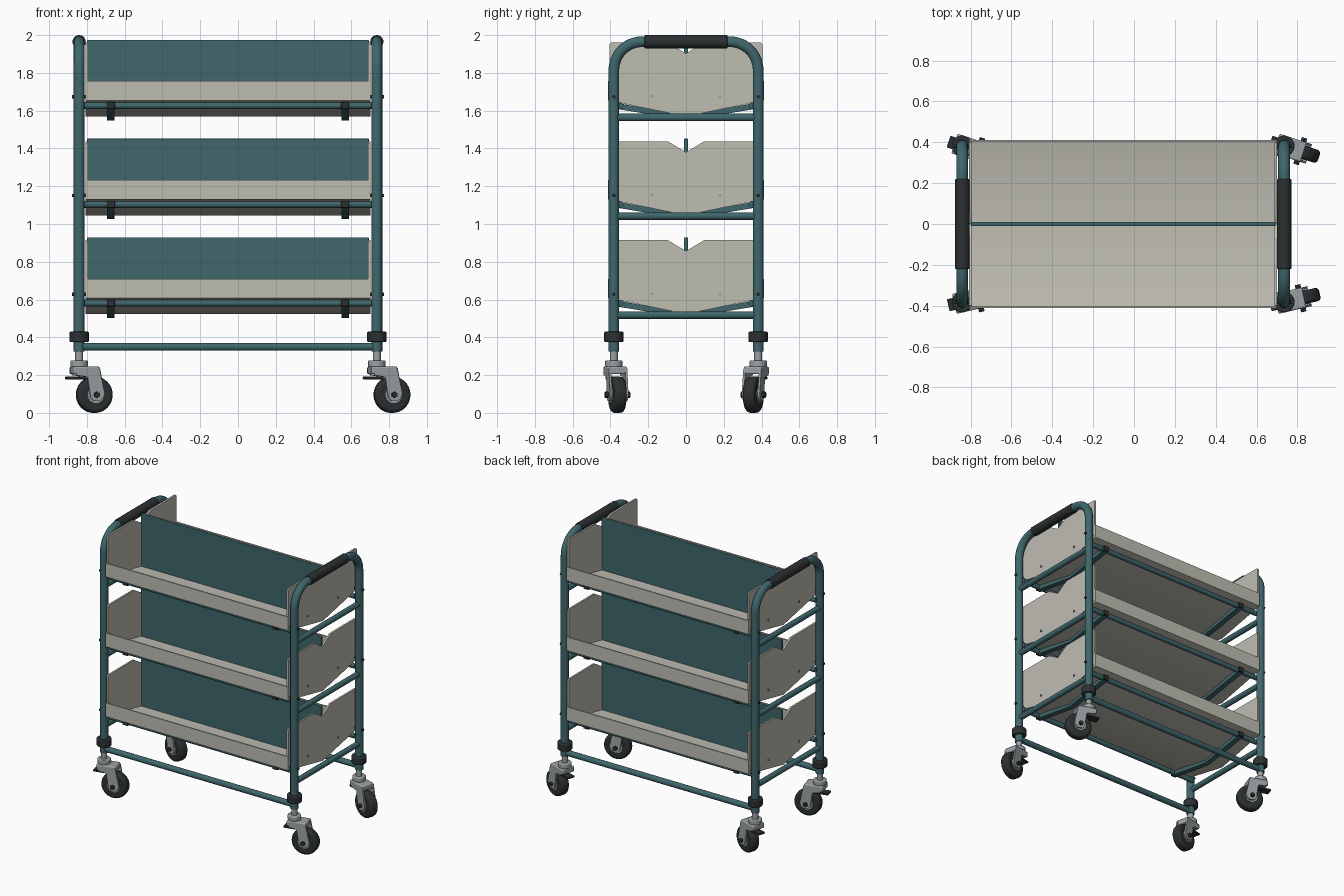
import bpy, bmesh, math
from mathutils import Vector, Matrix

if "Cube" in bpy.data.objects:
    bpy.data.objects.remove(bpy.data.objects["Cube"])


def material(name, rgb):
    m = bpy.data.materials.new(name)
    m.diffuse_color = (*rgb, 1)
    m.use_nodes = True
    m.node_tree.nodes["Principled BSDF"].inputs["Base Color"].default_value = m.diffuse_color
    return m


TEAL = material("teal_paint", (0.05, 0.135, 0.15))
CREAM = material("cream_sheet", (0.52, 0.51, 0.45))
DARK = material("dark_rubber", (0.025, 0.03, 0.03))
METAL = material("caster_metal", (0.33, 0.36, 0.37))

XL, XR = -0.841, 0.735      # post centre lines
YP = 0.382
CX = (XL + XR) / 2
SL, SR = -0.807, 0.701      # shelf ends


def finish(name, bm, mat, xf=None, bevel=0):
    bmesh.ops.recalc_face_normals(bm, faces=bm.faces)
    if xf is not None:
        bm.transform(xf)
    me = bpy.data.meshes.new(name)
    bm.to_mesh(me)
    bm.free()
    me.materials.append(mat)
    ob = bpy.data.objects.new(name, me)
    bpy.context.collection.objects.link(ob)
    if bevel:
        b = ob.modifiers.new("edge", 'BEVEL')
        b.width, b.segments, b.limit_method = bevel, 3, 'ANGLE'
    return ob


def rod(name, a, b, r, mat, xf=None, bevel=0, n=24):
    a, b = Vector(a), Vector(b)
    d = b - a
    bm = bmesh.new()
    bmesh.ops.create_cone(bm, cap_ends=True, segments=n, radius1=r, radius2=r, depth=d.length)
    bm.transform(Matrix.Translation((a + b) / 2) @ d.to_track_quat('Z', 'Y').to_matrix().to_4x4())
    return finish(name, bm, mat, xf, bevel)


def prism(name, prof, axis, lo, hi, mat, xf=None, bevel=0):
    """Extrude a 2D profile along X (profile is y,z) or Y (profile is x,z)."""
    put = (lambda u, v: (lo, u, v)) if axis == 'X' else (lambda u, v: (u, lo, v))
    bm = bmesh.new()
    f = bm.faces.new([bm.verts.new(put(u, v)) for u, v in prof])
    ext = bmesh.ops.extrude_face_region(bm, geom=[f])
    step = Vector((hi - lo, 0, 0) if axis == 'X' else (0, hi - lo, 0))
    bmesh.ops.translate(bm, vec=step, verts=[v for v in ext['geom'] if isinstance(v, bmesh.types.BMVert)])
    return finish(name, bm, mat, xf, bevel)


def box(name, lo, hi, mat, xf=None, bevel=0):
    prof = [(lo[1], lo[2]), (hi[1], lo[2]), (hi[1], hi[2]), (lo[1], hi[2])]
    return prism(name, prof, 'X', lo[0], hi[0], mat, xf, bevel)


def tube(name, pts, r, mat):
    cu = bpy.data.curves.new(name, 'CURVE')
    cu.dimensions, cu.bevel_depth, cu.bevel_resolution, cu.use_fill_caps = '3D', r, 5, True
    sp = cu.splines.new('POLY')
    sp.points.add(len(pts) - 1)
    for p, c in zip(sp.points, pts):
        p.co = (*c, 1)
    cu.materials.append(mat)
    ob = bpy.data.objects.new(name, cu)
    bpy.context.collection.objects.link(ob)
    bpy.ops.object.select_all(action='DESELECT')
    ob.select_set(True)
    bpy.context.view_layer.objects.active = ob
    bpy.ops.object.convert(target='MESH')


def caster(x, y, ang):
    """Swivel caster trailing along local +x, turned by ang degrees."""
    xf = Matrix.Translation((x, y, 0)) @ Matrix.Rotation(math.radians(ang), 4, 'Z')
    rod("caster_stem", (0, 0, 0.26), (0, 0, 0.34), 0.021, METAL, xf)
    rod("caster_swivel", (0, 0, 0.243), (0, 0, 0.278), 0.046, METAL, xf, 0.006)
    box("caster_fork_crown", (-0.04, -0.05, 0.205), (0.1, 0.05, 0.245), METAL, xf, 0.008)
    leg = [(-0.025, 0.235), (0.1, 0.235), (0.128, 0.1), (0.118, 0.075), (0.1, 0.063),
           (0.07, 0.063), (0.052, 0.08), (0.035, 0.19), (-0.025, 0.2)]
    for s in (-1, 1):
        prism("caster_fork_leg", leg, 'Y', s * 0.038, s * 0.05, METAL, xf)
        rod("caster_hub", (0.083, s * 0.02, 0.096), (0.083, s * 0.036, 0.096), 0.045, METAL, xf)
        rod("caster_axle_nut", (0.083, s * 0.05, 0.096), (0.083, s * 0.068, 0.096), 0.016, DARK, xf, 0, 6)
    rod("caster_wheel", (0.083, -0.033, 0.096), (0.083, 0.033, 0.096), 0.096, DARK, xf, 0.018, 40)
    box("caster_brake_pedal", (-0.07, -0.03, 0.178), (0.03, 0.03, 0.192), DARK, xf, 0.004)


# End frames: bent tube arch, grip, collars, casters
R, TOP = 0.15, 1.965
arc = [(YP - R + R * math.cos(t), TOP - R + R * math.sin(t))
       for t in [math.radians(7.5 * i) for i in range(13)]]
arch = [(YP, 0.325)] + arc + [(-y, z) for y, z in reversed(arc)] + [(-YP, 0.325)]
for x in (XL, XR):
    tube("end_frame", [(x, y, z) for y, z in arch], 0.029, TEAL)
    rod("handle_grip", (x, -0.22, TOP), (x, 0.22, TOP), 0.035, DARK, None, 0.004)
    for y in (-YP, YP):
        rod("post_collar", (x, y, 0.375), (x, y, 0.43), 0.051, DARK, None, 0.006)
        caster(x, y, 13 if y < 0 else -18)

# Long base rails
for y in (-YP, YP):
    rod("base_rail", (XL, y, 0.35), (XR, y, 0.35), 0.021, TEAL)

# Three V-shaped shelves
for i in range(3):
    z = 0.523 * i

    def up(prof):
        return [(u, v + z) for u, v in prof]

    # folded tray: V floor with upright lips on both sides
    half = [(0.412, 0.608), (0.412, 0.71), (0.402, 0.71), (0.402, 0.618)]
    tray = [(0, 0.523)] + half + [(0, 0.535)] + [(-u, v) for u, v in reversed(half)]
    prism("shelf_tray", up(tray), 'X', SL, SR, CREAM)
    # end panels with a notch at the divider
    side = [(0.405, 0.612), (0.405, 0.905), (0.398, 0.914), (0.095, 0.914)]
    panel = [(0, 0.53)] + side + [(0, 0.857)] + [(-u, v) for u, v in reversed(side)]
    for a, x in ((SL, XL), (SR - 0.014, XR)):
        s = -1 if x == XL else 1
        prism("shelf_end_panel", up(panel), 'X', a, a + 0.014, CREAM)
        rod("end_cross_rail", (x, -YP, 0.518 + z), (x, YP, 0.518 + z), 0.02, TEAL)
        for y in (-0.18, 0.18):
            xo = SL if s < 0 else SR
            rod("panel_bolt", (xo, y, 0.63 + z), (xo + s * 0.006, y, 0.63 + z), 0.008, METAL, None, 0, 12)
        for y in (-YP, YP):
            rod("post_bolt", (x - s * 0.04, y, 0.628 + z), (x + s * 0.037, y, 0.628 + z), 0.009, DARK, None, 0, 12)
    # centre divider
    box("shelf_divider", (SL + 0.008, -0.011, 0.53 + z), (SR - 0.008, 0.011, 0.929 + z), TEAL, None, 0.005)
    # support rails and V bars underneath
    for y in (-0.35, 0.35):
        rod("shelf_support_rail", (XL + 0.01, y, 0.581 + z), (XR - 0.01, y, 0.581 + z), 0.018, TEAL)
    vbar = [(0, 0.503), (0.36, 0.562), (0.36, 0.594), (0, 0.528), (-0.36, 0.594), (-0.36, 0.562)]
    for x in (CX - 0.62, CX + 0.62):
        prism("shelf_v_bar", up(vbar), 'X', x - 0.02, x + 0.02, TEAL)
        for s in (-1, 1):
            y0, y1 = sorted((s * 0.35, s * 0.375))
            box("v_bar_cap", (x - 0.021, y0, 0.563 + z), (x + 0.021, y1, 0.6 + z), DARK, None, 0.004)

# Smooth shading with sharp edges kept
bpy.ops.object.select_all(action='SELECT')
bpy.context.view_layer.objects.active = bpy.context.selected_objects[0]
bpy.ops.object.shade_smooth_by_angle(angle=math.radians(35))
